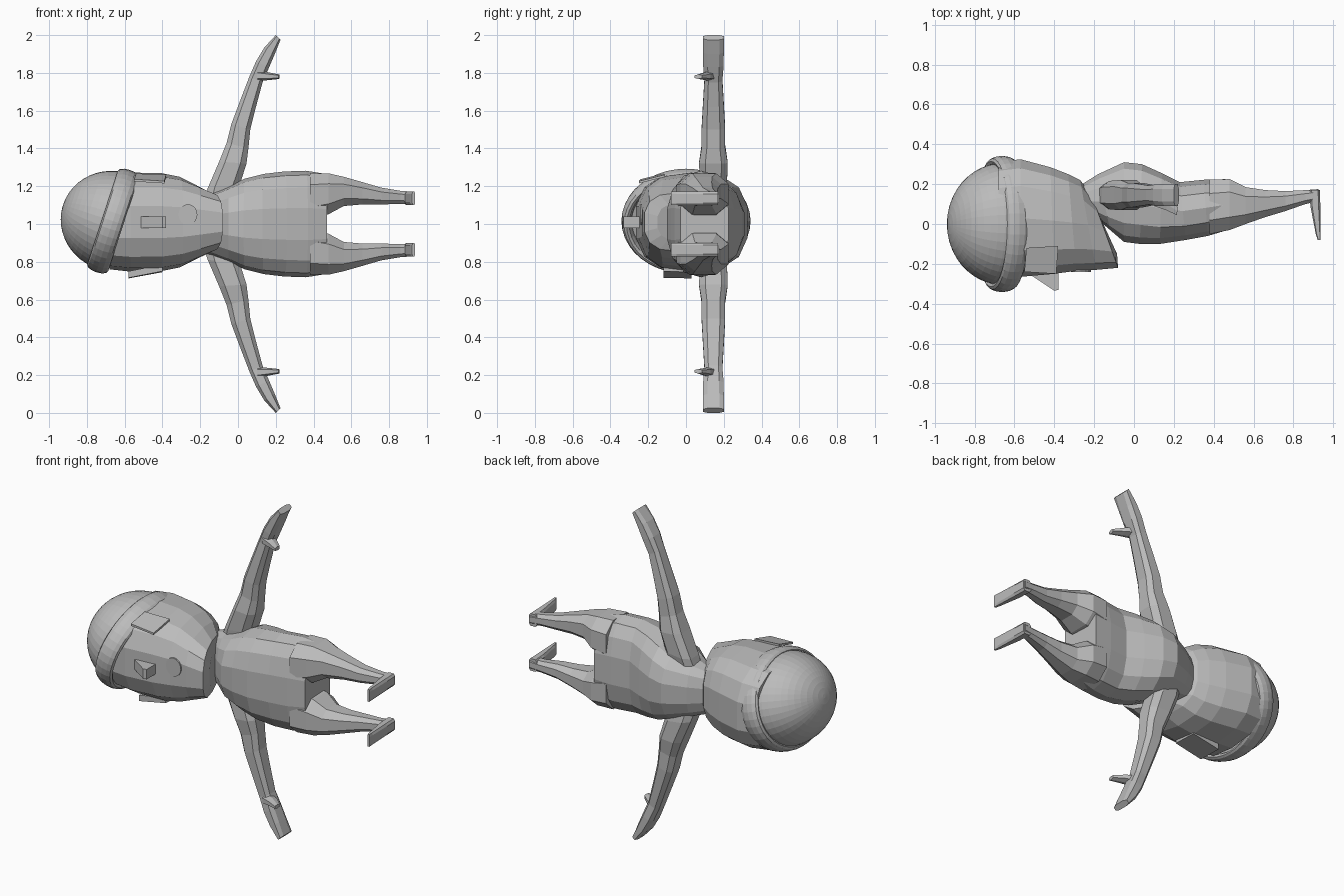
import bpy, bmesh, math
from mathutils import Vector

if "Cube" in bpy.data.objects:
    bpy.data.objects.remove(bpy.data.objects["Cube"])

grey = bpy.data.materials.new("plain_grey")
grey.diffuse_color = (0.5, 0.5, 0.5, 1)
grey.use_nodes = True
grey.node_tree.nodes["Principled BSDF"].inputs["Base Color"].default_value = grey.diffuse_color
ZC = 1.0


def finish(name, bm):
    bmesh.ops.recalc_face_normals(bm, faces=bm.faces)
    me = bpy.data.meshes.new(name)
    bm.to_mesh(me)
    bm.free()
    me.materials.append(grey)
    ob = bpy.data.objects.new(name, me)
    bpy.context.collection.objects.link(ob)
    return ob


def loft(name, rings, n=10, power=0.8, flip=False):
    """Skin rounded rings; each ring is two opposite points plus a half-width vector."""
    bm = bmesh.new()
    rows = []
    for p, q, w in rings:
        p, q, w = Vector(p), Vector(q), Vector(w)
        row = []
        for i in range(n):
            a = 2 * math.pi * (i + 0.5) / n
            c, s = math.cos(a), math.sin(a)
            c = math.copysign(abs(c) ** power, c)
            s = math.copysign(abs(s) ** power, s)
            # stretch so the ring reaches its full extents
            c /= math.cos(math.pi / n) ** power
            co = (p + q) / 2 + (p - q) / 2 * c + w * s
            if flip:
                co.z = 2 * ZC - co.z
            row.append(bm.verts.new(co))
        rows.append(row)
    for a, b in zip(rows, rows[1:]):
        for i in range(n):
            j = (i + 1) % n
            bm.faces.new((a[i], a[j], b[j], b[i]))
    bm.faces.new(rows[0])
    bm.faces.new(rows[-1])
    return finish(name, bm)


def long_rings(data, zc):
    """Rings across the body length: front x, y, back x, y, half width."""
    return [((xf, yf, zc), (xb, yb, zc), (0, 0, hz)) for xf, yf, xb, yb, hz in data]


# torso
loft("torso", long_rings([
    (-0.19, 0.03, -0.26, 0.20, 0.14),
    (-0.12, -0.03, -0.18, 0.25, 0.165),
    (-0.05, -0.09, -0.05, 0.31, 0.20),
    (0.03, -0.10, 0.04, 0.30, 0.24),
    (0.13, -0.10, 0.14, 0.255, 0.265),
    (0.26, -0.08, 0.23, 0.21, 0.278),
    (0.37, -0.06, 0.35, 0.222, 0.282),
    (0.47, -0.03, 0.46, 0.225, 0.265)], ZC), n=14)

# head below the cap, with the chin jutting forward
loft("head", long_rings([
    (-0.68, -0.26, -0.68, 0.31, 0.25),
    (-0.57, -0.265, -0.57, 0.325, 0.262),
    (-0.40, -0.25, -0.42, 0.285, 0.26),
    (-0.29, -0.235, -0.33, 0.25, 0.24),
    (-0.19, -0.23, -0.27, 0.22, 0.20),
    (-0.08, -0.22, -0.21, 0.14, 0.155),
    (-0.085, -0.15, -0.20, 0.10, 0.10)], 1.01), n=14, power=0.75)

# legs, feet and arms, mirrored across the middle
for side, flip in (("left", False), ("right", True)):
    leg = [(0.38, -0.05, 0.222, 1.02, 1.277), (0.48, -0.03, 0.225, 1.045, 1.275),
           (0.56, 0.0, 0.185, 1.09, 1.255), (0.66, 0.035, 0.17, 1.10, 1.225),
           (0.76, 0.065, 0.165, 1.10, 1.195), (0.86, 0.10, 0.17, 1.105, 1.178),
           (0.925, 0.115, 0.175, 1.10, 1.173)]
    loft(side + "_leg", [((x, a, (l + h) / 2), (x, b, (l + h) / 2), (0, 0, (h - l) / 2))
                         for x, a, b, l, h in leg], n=8, flip=flip)
    foot = [(0.17, 0.88, 0.933), (0.09, 0.885, 0.935), (-0.05, 0.912, 0.937), (-0.08, 0.922, 0.937)]
    loft(side + "_foot", [((a, y, 1.136), (b, y, 1.136), (0, 0, 0.038))
                          for y, a, b in foot], n=8, power=0.5, flip=flip)
    # arm: outer x, z, inner x, z, depth centre, half depth
    arm = [(-0.19, 1.10, 0.01, 1.10, 0.14, 0.06), (-0.16, 1.19, 0.01, 1.21, 0.145, 0.075),
           (-0.10, 1.33, 0.045, 1.32, 0.145, 0.08), (-0.06, 1.43, 0.055, 1.40, 0.145, 0.065),
           (-0.035, 1.53, 0.065, 1.50, 0.145, 0.065), (0.01, 1.65, 0.095, 1.62, 0.145, 0.058),
           (0.06, 1.78, 0.13, 1.75, 0.145, 0.05), (0.095, 1.86, 0.165, 1.83, 0.145, 0.057),
           (0.14, 1.935, 0.195, 1.90, 0.145, 0.058), (0.20, 2.0, 0.225, 1.975, 0.145, 0.058)]
    loft(side + "_arm", [((a, y, az), (b, y, bz), (0, w, 0))
                         for a, az, b, bz, y, w in arm], n=8, power=0.65, flip=flip)
    loft(side + "_thumb", [((0.10, 0.09, 1.785), (0.12, 0.16, 1.785), (0, 0, 0.028)),
                           ((0.16, 0.07, 1.782), (0.17, 0.13, 1.782), (0, 0, 0.02)),
                           ((0.215, 0.045, 1.78), (0.22, 0.085, 1.78), (0, 0, 0.012))],
         n=6, flip=flip)

# tilted cap dome and rolled brim, spun around the cap axis
axis = Vector((-0.95, 0, 0.31)).normalized()
up = Vector((-axis.z, 0, axis.x)) * -1
centre = Vector((-0.66, 0, 1.015))


def spin(name, profile, ry, ru, closed=False, n=40):
    bm = bmesh.new()
    rows = []
    for r, t in profile:
        rows.append([bm.verts.new(centre + axis * t
                                  + Vector((0, 1, 0)) * ry * r * math.cos(2 * math.pi * i / n)
                                  + up * ru * r * math.sin(2 * math.pi * i / n)) for i in range(n)])
    pairs = list(zip(rows, rows[1:]))
    if closed:
        pairs.append((rows[-1], rows[0]))
    for a, b in pairs:
        for i in range(n):
            j = (i + 1) % n
            bm.faces.new((a[i], a[j], b[j], b[i]))
    if not closed:
        bm.faces.new(rows[0])
        bm.faces.new(rows[-1])
    return finish(name, bm)


dome = [(math.cos(a), 0.28 * math.sin(a)) for a in [math.radians(7.3 * k) for k in range(13)]]
spin("cap_dome", dome, 0.305, 0.265)
brim = [(0.92 + 0.08 * math.cos(a), 0.002 + 0.058 * math.sin(a))
        for a in [2 * math.pi * k / 12 for k in range(12)]]
spin("cap_brim", brim, 0.342, 0.285, closed=True)


def prism(name, outline, offset):
    """Extrude a flat outline along an offset."""
    bm = bmesh.new()
    f = bm.faces.new([bm.verts.new(p) for p in outline])
    ext = bmesh.ops.extrude_face_region(bm, geom=[f])
    bmesh.ops.translate(bm, vec=offset,
                        verts=[v for v in ext["geom"] if isinstance(v, bmesh.types.BMVert)])
    return finish(name, bm)


# wedge nose
prism("nose", [(-0.52, -0.255, 0.98), (-0.40, -0.335, 0.98),
               (-0.38, -0.33, 0.98), (-0.38, -0.23, 0.98)], (0, 0, 0.06))

# round mouth plate
prism("mouth", [(-0.265 + 0.05 * math.cos(k * math.pi / 8), -0.232, 1.05 + 0.055 * math.sin(k * math.pi / 8))
                for k in range(16)], (0, -0.008, 0))

# side plates by the temples
prism("lower_side_plate", [(-0.58, -0.12, 0.715), (-0.40, -0.12, 0.75),
                           (-0.40, 0.03, 0.745), (-0.58, 0.03, 0.712)], (0, 0, 0.035))
prism("upper_side_plate", [(-0.55, -0.24, 1.225), (-0.39, -0.25, 1.215),
                           (-0.38, -0.11, 1.25), (-0.54, -0.12, 1.255)], (0, 0, 0.012))
